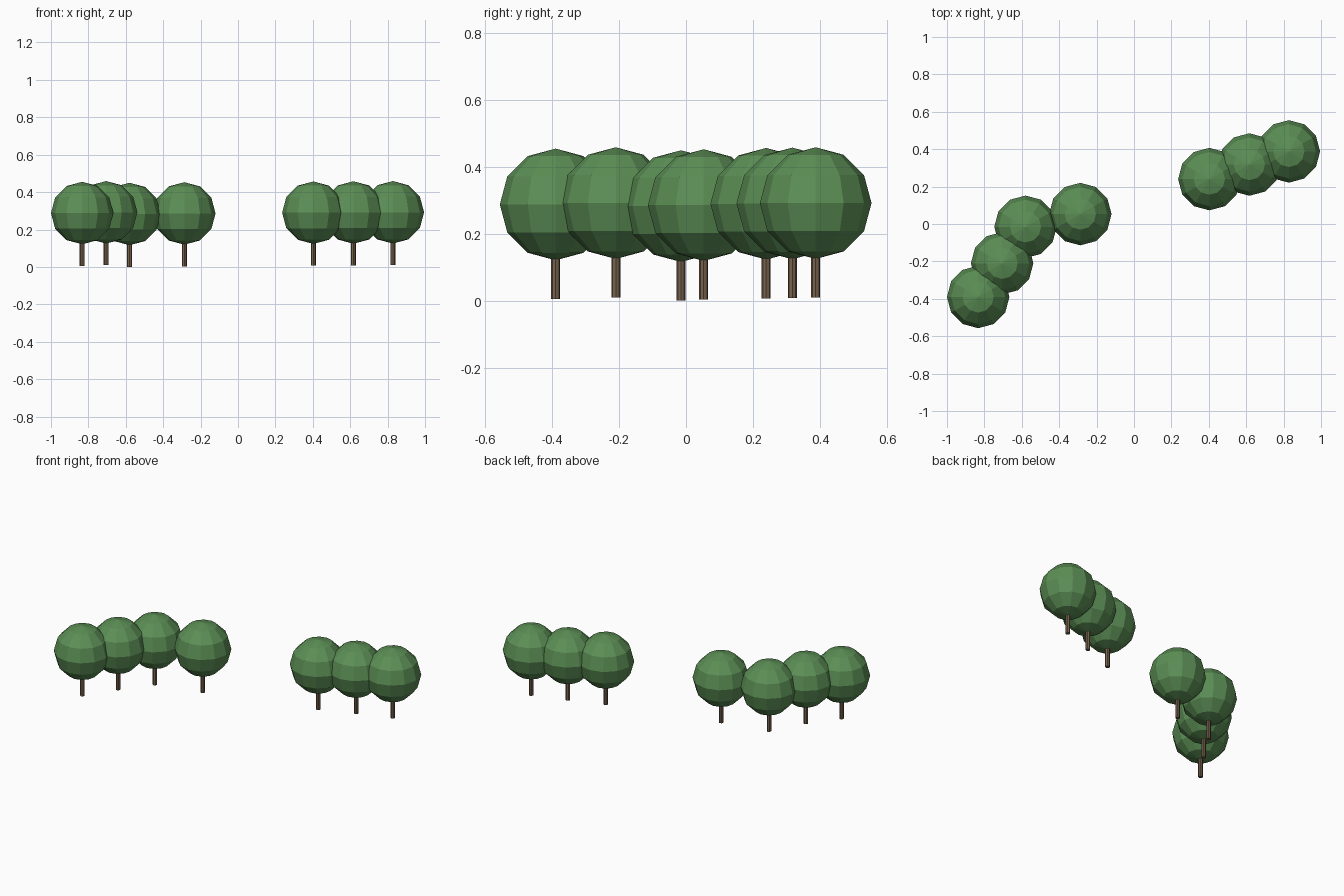
import bpy

if "Cube" in bpy.data.objects:
    bpy.data.objects.remove(bpy.data.objects["Cube"])

def material(name, colour):
    m = bpy.data.materials.new(name)
    m.diffuse_color = (*colour, 1)
    m.use_nodes = True
    m.node_tree.nodes["Principled BSDF"].inputs["Base Color"].default_value = m.diffuse_color
    return m

leaf = material("leaf green", (0.105, 0.27, 0.09))
bark = material("bark brown", (0.19, 0.125, 0.075))

# x, y and ground height of each tree
TREES = [(-0.833, -0.39, 0.005), (-0.705, -0.21, 0.009), (-0.58, -0.015, 0.0),
         (-0.287, 0.053, 0.003), (0.403, 0.24, 0.007), (0.617, 0.318, 0.008),
         (0.828, 0.388, 0.009)]
R = 0.167

def finish(name, mat):
    ob = bpy.context.object
    ob.name = name
    ob.data.materials.append(mat)

for i, (x, y, z) in enumerate(TREES, 1):
    # thin trunk, reaching a little into the crown
    bpy.ops.mesh.primitive_cylinder_add(vertices=8, radius=0.0135, depth=0.15,
                                        location=(x, y, z + 0.075))
    finish(f"trunk_{i}", bark)
    # faceted round crown
    bpy.ops.mesh.primitive_uv_sphere_add(segments=12, ring_count=6, radius=R,
                                         location=(x, y, z + 0.283))
    finish(f"crown_{i}", leaf)
